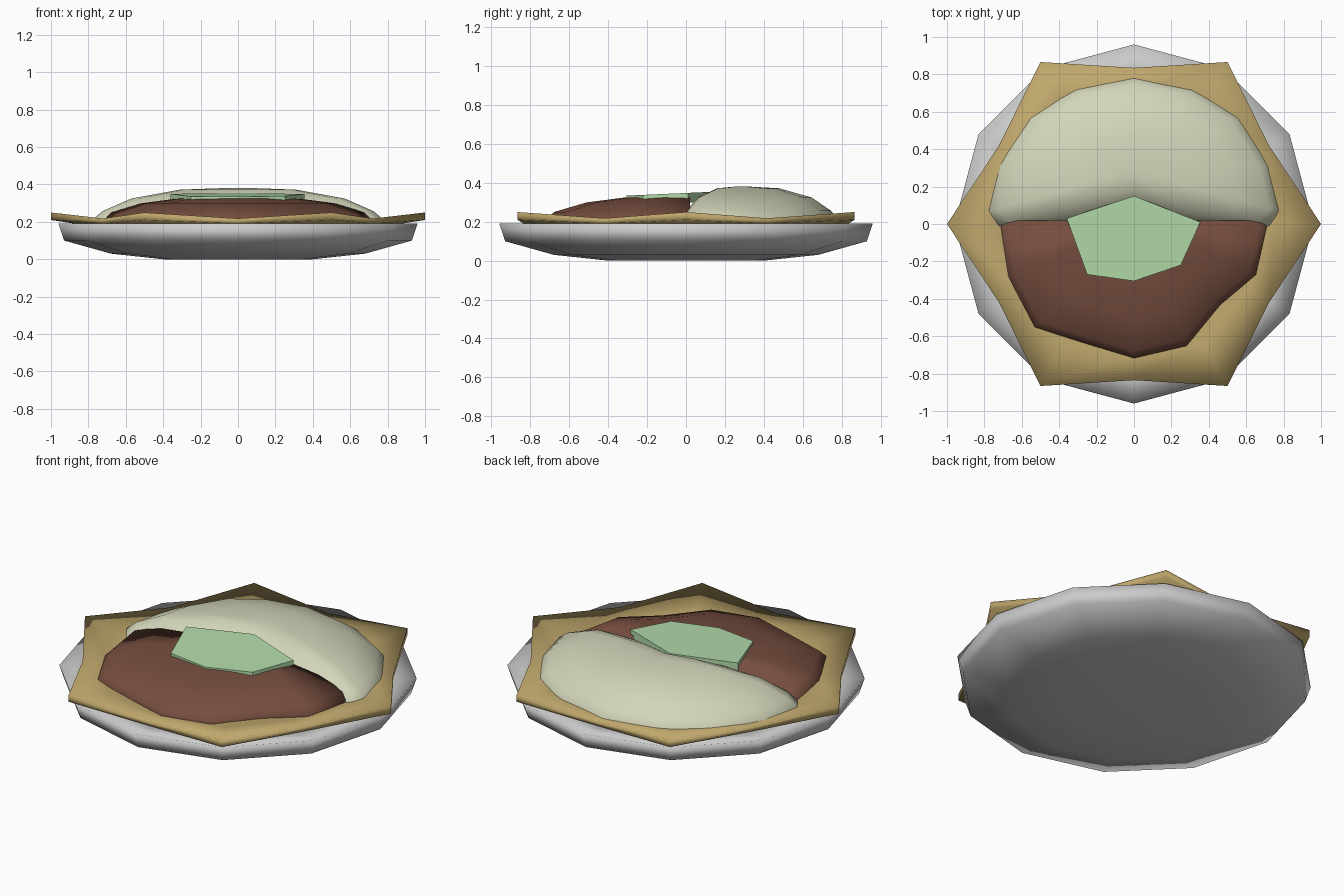
import bpy, bmesh
from math import sin, cos, radians

if "Cube" in bpy.data.objects:
    bpy.data.objects.remove(bpy.data.objects["Cube"])


def material(name, rgb):
    m = bpy.data.materials.new(name)
    m.diffuse_color = (*rgb, 1)
    m.use_nodes = True
    m.node_tree.nodes["Principled BSDF"].inputs["Base Color"].default_value = m.diffuse_color
    return m


def loft(name, rings, mat, smooth=True):
    """Skin a list of equal-length point rings and close both ends."""
    bm = bmesh.new()
    vr = [[bm.verts.new(p) for p in ring] for ring in rings]
    n = len(rings[0])
    for a, b in zip(vr, vr[1:]):
        for i in range(n):
            j = (i + 1) % n
            bm.faces.new((a[i], a[j], b[j], b[i]))
    for ring in (vr[0], vr[-1]):
        bm.faces.new(ring)
    bmesh.ops.recalc_face_normals(bm, faces=bm.faces)
    for f in bm.faces:
        f.smooth = smooth
    me = bpy.data.meshes.new(name)
    bm.to_mesh(me)
    bm.free()
    me.materials.append(mat)
    ob = bpy.data.objects.new(name, me)
    bpy.context.collection.objects.link(ob)
    return ob


def circle(r, z, n=12):
    return [(r * cos(radians(360 / n * i)), r * sin(radians(360 / n * i)), z)
            for i in range(n)]


def scaled(outline, centre, s, z):
    cx, cy = centre
    return [(cx + (x - cx) * s, cy + (y - cy) * s, z) for x, y in outline]


grey = material("plate grey", (0.6, 0.6, 0.6))
tan = material("flatbread tan", (0.52, 0.385, 0.15))
cream = material("rice cream", (0.65, 0.67, 0.49))
brown = material("sauce brown", (0.178, 0.074, 0.048))
green = material("garnish green", (0.45, 0.71, 0.40))

# Shallow twelve-sided plate
loft("plate", [circle(r, z) for r, z in
               [(0.4, 0), (0.68, 0.03), (0.93, 0.1), (0.96, 0.19),
                (0.8, 0.16), (0.4, 0.13)]], grey)


# Six-cornered flatbread with raised corners
def star(outer, inner, z_corner, z_mid):
    pts = []
    for i in range(12):
        r, z = (inner, z_mid) if i % 2 else (outer, z_corner)
        pts.append((r * cos(radians(30 * i)), r * sin(radians(30 * i)), z))
    return pts


loft("flatbread", [circle(0.4, 0.165), star(0.74, 0.7, 0.17, 0.168),
                   star(1.0, 0.835, 0.21, 0.19), star(1.0, 0.835, 0.25, 0.218),
                   star(0.74, 0.7, 0.205, 0.202), circle(0.4, 0.2)], tan)

# Kidney-shaped rice mound filling the back half
half = [(0.78, 0.07), (0.72, 0.31), (0.56, 0.57), (0.31, 0.72)]
rice = half + [(0, 0.78)] + [(-x, y) for x, y in reversed(half)]
rice += [(-0.72, -0.01), (-0.4, -0.02), (0, 0.06), (0.4, -0.02), (0.72, -0.01)]
loft("rice", [scaled(rice, (0, 0.28), s, z) for s, z in
              [(1.01, 0.18), (1.0, 0.21), (0.93, 0.257), (0.73, 0.325),
               (0.4, 0.372), (0.12, 0.38)]], cream)

# Sauce mound filling the front half
sauce = [(0.715, 0.02), (0.65, -0.27), (0.46, -0.43), (0.28, -0.65), (0, -0.715),
         (-0.28, -0.63), (-0.53, -0.55), (-0.67, -0.28), (-0.715, 0.02)]
loft("sauce", [scaled(sauce, (0, 0.02), s, z) for s, z in
               [(1.01, 0.18), (1.0, 0.215), (0.95, 0.25), (0.72, 0.3),
                (0.45, 0.325), (0.15, 0.335)]], brown)

# Tilted green garnish slab in the middle
leaf = [(0, 0.15), (0.355, 0.01), (0.25, -0.22), (0, -0.305), (-0.25, -0.27),
        (-0.36, 0.03)]
loft("garnish", [[(x, y, 0.3) for x, y in leaf],
                 [(x, y, 0.348 + 0.045 * y) for x, y in leaf]], green, False)
